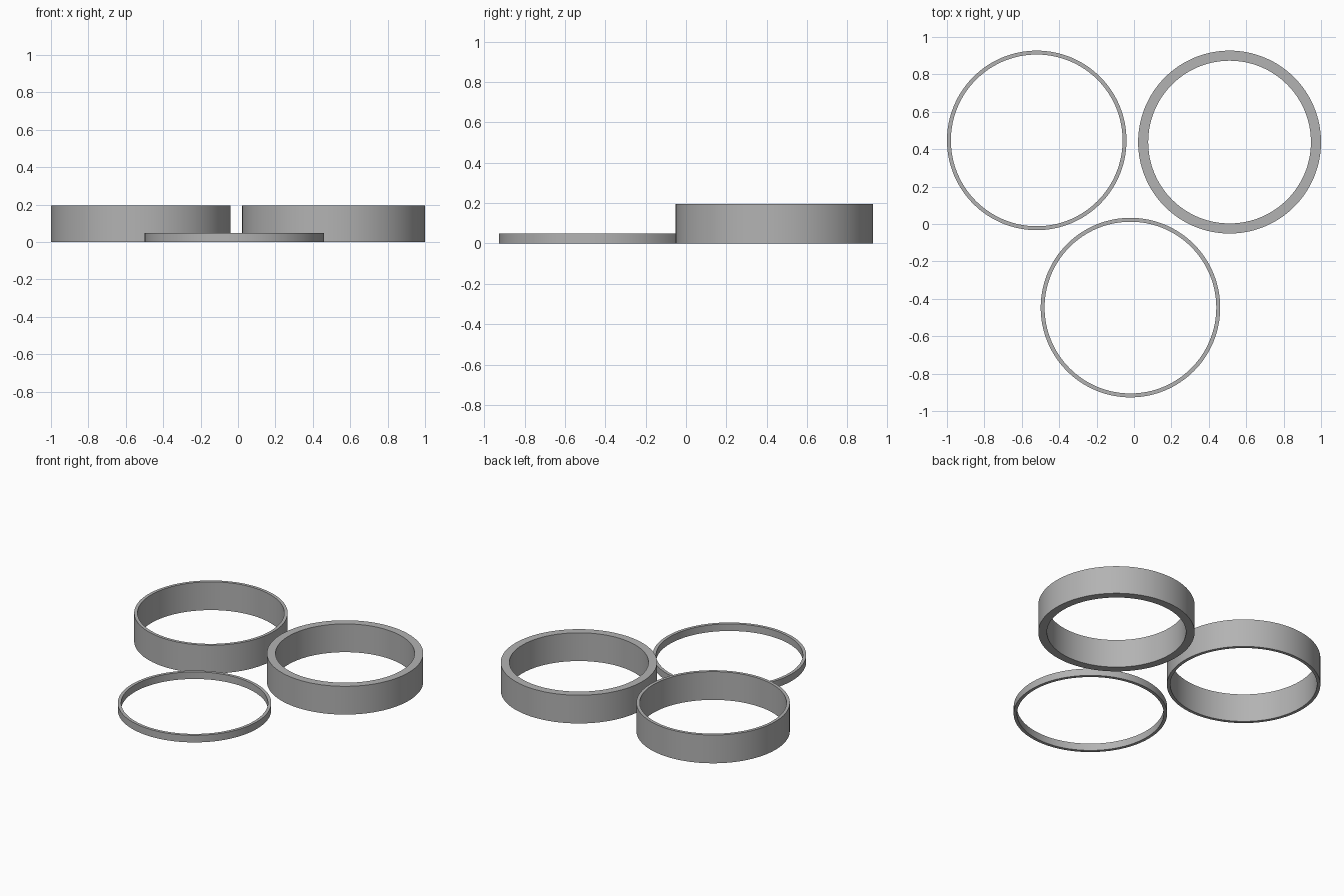
import bpy, bmesh, math

if "Cube" in bpy.data.objects:
    bpy.data.objects.remove(bpy.data.objects["Cube"])

SEGMENTS = 128

grey = bpy.data.materials.new("plain grey")
grey.diffuse_color = (0.45, 0.45, 0.45, 1.0)
grey.use_nodes = True
grey.node_tree.nodes["Principled BSDF"].inputs["Base Color"].default_value = grey.diffuse_color


def make_ring(name, x, y, outer, inner, height):
    """Flat-topped ring: a rectangular wall section swept round the z axis."""
    section = [(inner, 0), (outer, 0), (outer, height), (inner, height)]
    bm = bmesh.new()
    loops = []
    for i in range(SEGMENTS):
        a = 2 * math.pi * i / SEGMENTS
        loops.append([bm.verts.new((r * math.cos(a), r * math.sin(a), z)) for r, z in section])
    for i in range(SEGMENTS):
        p, q = loops[i], loops[(i + 1) % SEGMENTS]
        for j in range(4):
            k = (j + 1) % 4
            bm.faces.new((p[j], q[j], q[k], p[k]))
    bmesh.ops.recalc_face_normals(bm, faces=bm.faces)
    mesh = bpy.data.meshes.new(name)
    bm.to_mesh(mesh)
    bm.free()
    mesh.materials.append(grey)
    ob = bpy.data.objects.new(name, mesh)
    bpy.context.collection.objects.link(ob)
    ob.location = (x, y, 0)
    # smooth walls, crisp rims
    bpy.ops.object.select_all(action='DESELECT')
    ob.select_set(True)
    bpy.context.view_layer.objects.active = ob
    bpy.ops.object.shade_smooth_by_angle(angle=math.radians(30))


# Tall thin ring, tall thick ring and low thin ring
make_ring("tall_thin_ring", -0.52, 0.447, 0.48, 0.459, 0.195)
make_ring("tall_thick_ring", 0.511, 0.438, 0.489, 0.435, 0.195)
make_ring("low_thin_ring", -0.019, -0.447, 0.48, 0.459, 0.049)
